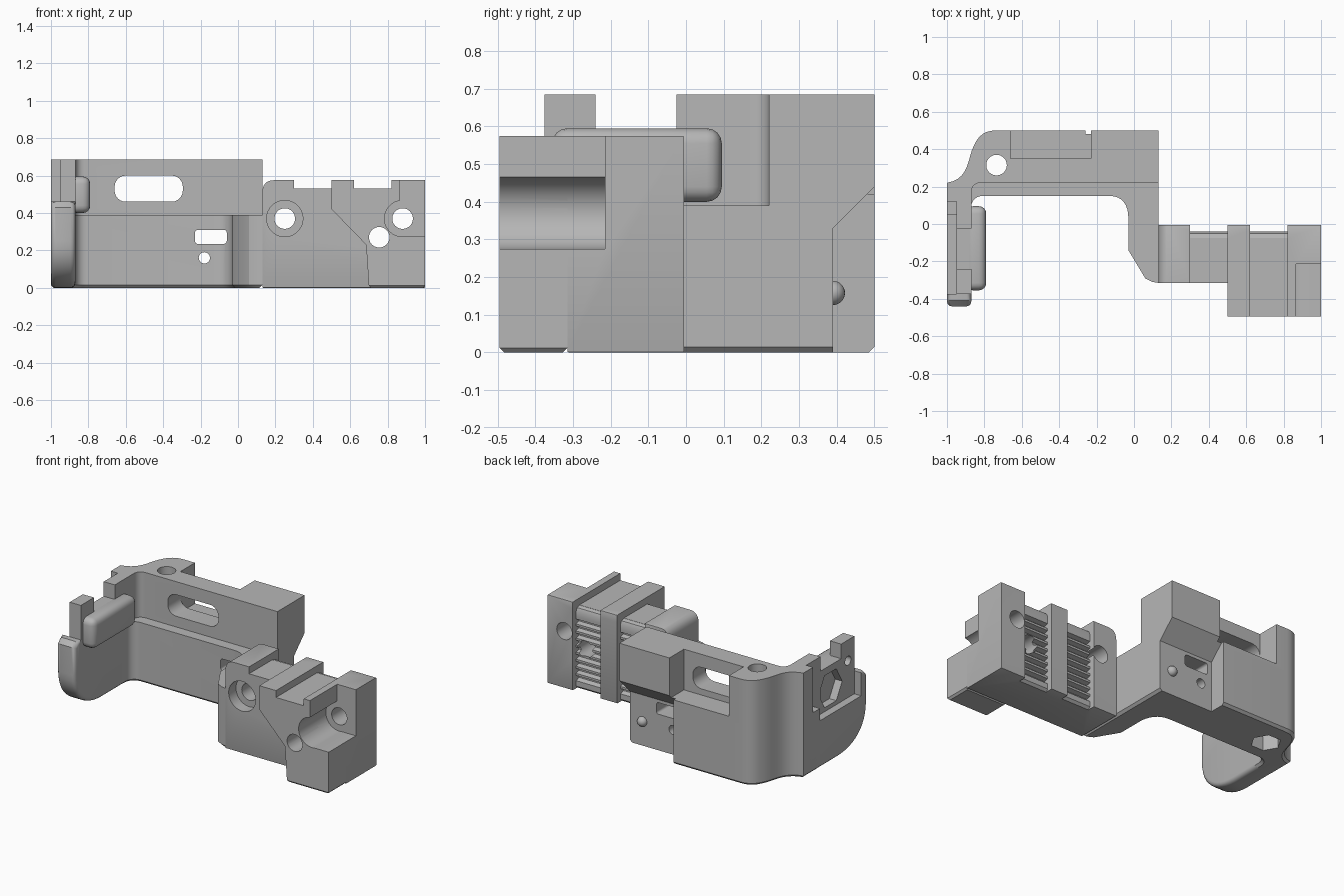
import bpy, bmesh, math
from mathutils import Vector

old = bpy.data.objects.get("Cube")
if old:
    bpy.data.objects.remove(old, do_unlink=True)

grey = bpy.data.materials.new("mid grey")
grey.use_nodes = True
grey.diffuse_color = (0.47, 0.47, 0.47, 1)
grey.node_tree.nodes["Principled BSDF"].inputs["Base Color"].default_value = (0.47, 0.47, 0.47, 1)


def to_object(name, bm):
    bmesh.ops.recalc_face_normals(bm, faces=bm.faces)
    mesh = bpy.data.meshes.new(name)
    bm.to_mesh(mesh)
    bm.free()
    mesh.materials.append(grey)
    ob = bpy.data.objects.new(name, mesh)
    bpy.context.collection.objects.link(ob)
    return ob


def prism(name, points, axis, lo, hi, bevel=0, pick=None, segments=1):
    """Extrude a 2D outline along an axis, optionally bevelling picked edges."""
    place = {"x": lambda u, v, w: (w, u, v),
             "y": lambda u, v, w: (u, w, v),
             "z": lambda u, v, w: (u, v, w)}[axis]
    bm = bmesh.new()
    ends = [[bm.verts.new(place(u, v, w)) for u, v in points] for w in (lo, hi)]
    bm.faces.new(ends[0])
    bm.faces.new(ends[1][::-1])
    n = len(points)
    for i in range(n):
        j = (i + 1) % n
        bm.faces.new((ends[0][i], ends[0][j], ends[1][j], ends[1][i]))
    bmesh.ops.recalc_face_normals(bm, faces=bm.faces)
    if bevel:
        edges = [e for e in bm.edges if pick is None or pick(*[v.co for v in e.verts])]
        bmesh.ops.bevel(bm, geom=edges, offset=bevel, segments=segments,
                        profile=0.5, affect="EDGES", clamp_overlap=True)
    return to_object(name, bm)


def box(name, x, y, z, bevel=0, segments=4):
    return prism(name, [(x[0], y[0]), (x[1], y[0]), (x[1], y[1]), (x[0], y[1])],
                 "z", z[0], z[1], bevel, None, segments)


def disc(u, v, r, n=40):
    return [(u + r * math.cos(2 * math.pi * i / n), v + r * math.sin(2 * math.pi * i / n))
            for i in range(n)]


def rounded(u, v, r):
    """Rounded rectangle outline."""
    points = []
    for k, (cu, cv) in enumerate(((u[1] - r, v[1] - r), (u[0] + r, v[1] - r),
                                  (u[0] + r, v[0] + r), (u[1] - r, v[0] + r))):
        for i in range(7):
            a = math.pi / 2 * (k + i / 6)
            points.append((cu + r * math.cos(a), cv + r * math.sin(a)))
    return points


def curve(p0, p1, p2, p3, n=10):
    """Points along a cubic curve."""
    a, b, c, d = map(Vector, (p0, p1, p2, p3))
    return [tuple(a * (1 - t) ** 3 + b * 3 * t * (1 - t) ** 2 + c * 3 * t * t * (1 - t) + d * t ** 3)
            for t in (i / n for i in range(n + 1))]


def carve(parts, cutters):
    for ob in parts:
        for c in cutters:
            m = ob.modifiers.new("cut", "BOOLEAN")
            m.operation, m.solver, m.object = "DIFFERENCE", "EXACT", c
        bpy.context.view_layer.update()
        done = bpy.data.meshes.new_from_object(ob.evaluated_get(bpy.context.evaluated_depsgraph_get()))
        ob.modifiers.clear()
        ob.data = done
    for c in cutters:
        bpy.data.objects.remove(c, do_unlink=True)


def at_floor(a, b):
    return a.z < 0.001 and b.z < 0.001


# Back wall: wide lower frame and narrower upper wall sharing a curved rear
rear = (curve((-1, 0.22), (-0.88, 0.24), (-0.89, 0.35), (-0.86, 0.41))
        + curve((-0.855, 0.42), (-0.83, 0.48), (-0.79, 0.5), (-0.74, 0.5), 6) + [(0.13, 0.5)])
inner = (curve((-0.03, 0.03), (-0.03, 0.1), (-0.06, 0.15), (-0.13, 0.15), 8)
         + curve((-0.81, 0.15), (-0.84, 0.15), (-0.87, 0.13), (-0.87, 0.09), 6))
lower = prism("lower_frame", rear + [(0.13, -0.315), (0.1, -0.31), (0.06, -0.29), (-0.03, -0.14)]
              + inner + [(-0.87, 0.05), (-1, 0.05)], "z", 0, 0.39, 0.015, at_floor)
upper = prism("upper_wall", rear + [(0.13, 0.22)]
              + curve((-0.82, 0.22), (-0.85, 0.22), (-0.87, 0.2), (-0.87, 0.17), 6)
              + [(-0.87, -0.025), (-0.95, -0.025), (-0.95, 0.12), (-1, 0.12)], "z", 0.39, 0.685)
carve([lower, upper], [
    prism("undercut", [(0.39, -0.1), (0.39, 0.33), (0.51, 0.45), (0.6, 0.45), (0.6, -0.1)],
          "x", -0.26, 0.2),
    prism("wall_slot", rounded((-0.66, -0.295), (0.46, 0.6), 0.06), "y", 0.1, 0.6),
    box("top_recess", (-0.66, -0.23), (0.35, 0.6), (0.42, 0.8)),
    prism("small_window", rounded((-0.23, -0.06), (0.235, 0.31), 0.015), "y", 0.1, 0.45),
    prism("pin_hole", disc(-0.18, 0.16, 0.03), "y", 0.1, 0.45),
    prism("upright_hole", disc(-0.735, 0.315, 0.055), "z", -0.1, 0.8),
    prism("nut_pocket", disc(-0.735, 0.315, 0.09, 6), "z", -0.1, 0.2),
])

# Locating nub on the undercut face
bm = bmesh.new()
bmesh.ops.create_uvsphere(bm, u_segments=24, v_segments=16, radius=0.032)
bmesh.ops.translate(bm, verts=bm.verts, vec=(0.04, 0.39, 0.158))
to_object("locating_nub", bm)

# Side arm with rounded toe, post and outer pocket
toe = curve((-0.15, 0), (-0.3, 0), (-0.44, 0.08), (-0.44, 0.25), 12)
arm = prism("side_arm", [(0.15, 0)] + toe
            + [(-0.44, 0.43), (-0.41, 0.46), (-0.375, 0.46), (-0.375, 0.685), (-0.24, 0.685),
               (-0.24, 0.59), (0.05, 0.59), (0.15, 0.39)], "x", -1, -0.87, 0.025,
            lambda a, b: abs(a.x - b.x) < 0.001 and max(a.z, b.z) < 0.47
            and (max(a.y, b.y) < -0.14 or at_floor(a, b)), 3)
carve([arm], [
    box("outer_pocket", (-1.1, -0.95), (-0.375, 0.12), (0.31, 0.8)),
    box("post_trim", (-1.1, -0.95), (-0.5, 0.12), (0.465, 0.8)),
    prism("hex_pocket", disc(-0.13, 0.44, 0.12, 6), "x", -1.1, -0.9),
    prism("arm_hole", disc(-0.31, 0.55, 0.03), "x", -1.1, -0.8),
])
box("inner_pad", (-0.9, -0.79), (-0.355, 0.095), (0.4, 0.595), 0.04)

# Clamp: stepped body plus a forward jaw
steps = [(1, 0), (1, 0.575), (0.82, 0.575), (0.82, 0.53), (0.62, 0.53),
         (0.62, 0.575), (0.5, 0.575)]


def crest(a, b):
    return a.z > 0.57 and b.z > 0.57 and min(a.y, b.y) > -0.02


body = prism("clamp_body", [(0.13, 0)] + steps + [(0.5, 0.53), (0.3, 0.53), (0.3, 0.575)]
             + curve((0.19, 0.575), (0.15, 0.575), (0.13, 0.55), (0.13, 0.51), 6),
             "y", -0.315, -0.005, 0.015, lambda a, b: crest(a, b) or at_floor(a, b), 2)
jaw = prism("clamp_jaw", [(0.7, 0)] + steps + [(0.5, 0.42), (0.685, 0.23)],
            "y", -0.495, -0.315, 0.012, at_floor)
cutters = [prism("screw_hole", disc(x, z, 0.055), "y", -0.6, 0.1)
           for x, z in ((0.25, 0.37), (0.755, 0.27), (0.88, 0.37))]
cutters += [
    prism("front_bore", disc(0.25, 0.37, 0.097), "y", -0.6, -0.24),
    prism("jaw_bore", disc(0.88, 0.37, 0.097), "y", -0.6, -0.215),
    box("jaw_relief", (0.865, 1.1), (-0.6, -0.215), (0.37, 0.8)),
    box("jaw_channel", (0.88, 1.1), (-0.6, -0.215), (0.275, 0.5)),
    box("grip_recess_a", (0.3, 0.5), (-0.075, 0.1), (-0.1, 0.8)),
    box("grip_recess_b", (0.62, 0.82), (-0.075, 0.1), (-0.1, 0.8)),
]
carve([body, jaw], cutters)

# Ribbed grips filling the rear recesses
ribs = [(-0.08, 0), (-0.055, 0), (-0.04, 0.015), (-0.04, 0.05)]
for i in range(9):
    z = 0.06 + i * 0.046
    ribs += [(-0.07, z), (-0.07, z + 0.016), (-0.04, z + 0.024), (-0.04, z + 0.038)]
ribs += [(-0.04, 0.5), (-0.05, 0.522), (-0.08, 0.53)]
grips = [prism("ribbed_grip_" + s, ribs, "x", x, x + 0.2) for s, x in (("a", 0.3), ("b", 0.62))]
carve(grips, [prism("grip_hole", disc(x, z, 0.055), "y", -0.2, 0.1)
              for x, z in ((0.25, 0.37), (0.755, 0.27), (0.88, 0.37))])

# Smooth rounded areas while keeping crisp edges
bpy.ops.object.select_all(action="DESELECT")
for ob in bpy.context.collection.objects:
    if ob.type == "MESH" and grey.name in ob.data.materials:
        ob.select_set(True)
        bpy.context.view_layer.objects.active = ob
bpy.ops.object.shade_smooth_by_angle(angle=math.radians(32))
